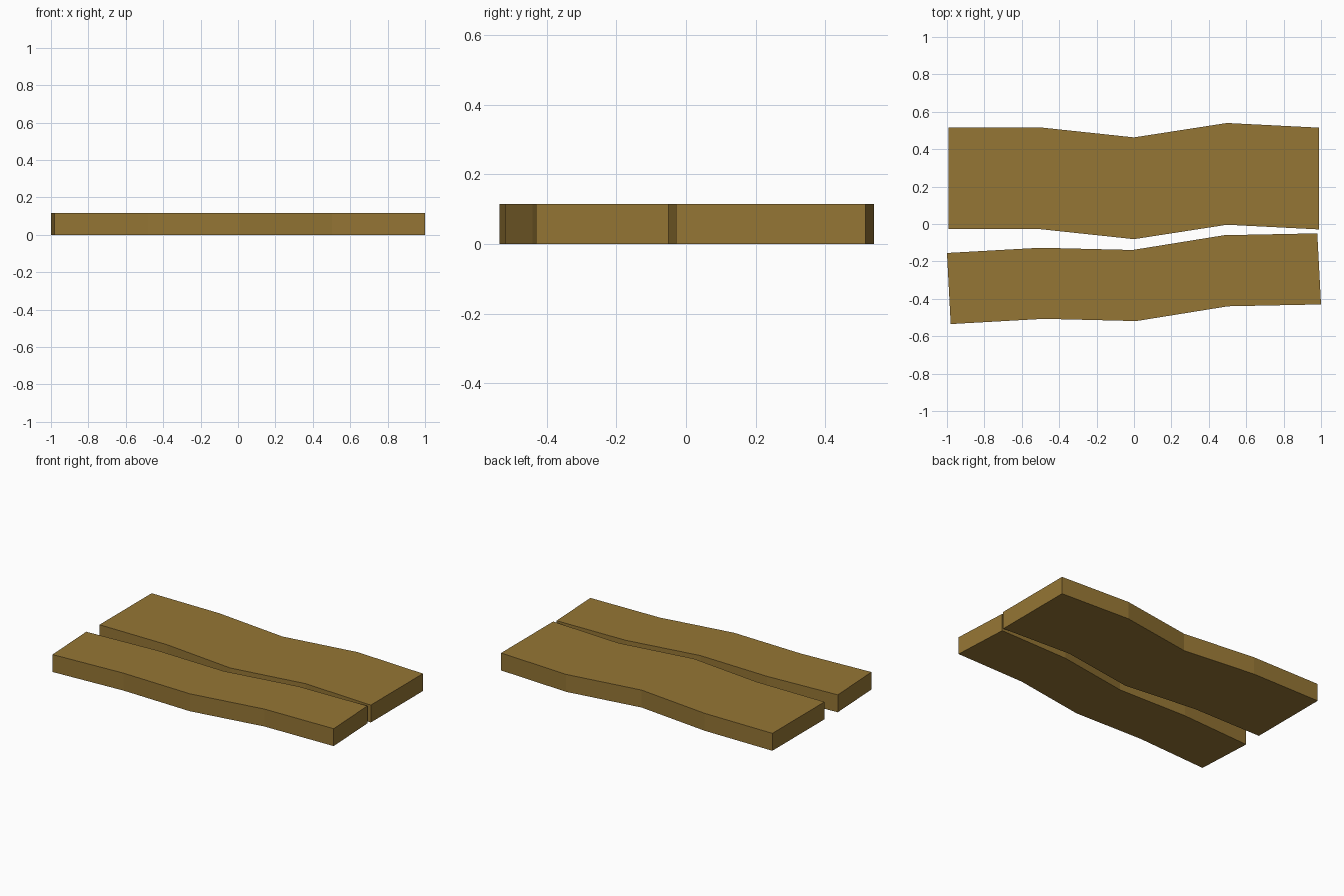
import bpy, bmesh

if "Cube" in bpy.data.objects:
    bpy.data.objects.remove(bpy.data.objects["Cube"])

THICKNESS = 0.115

wood = bpy.data.materials.new("brown wood")
wood.diffuse_color = (0.30, 0.18, 0.035, 1.0)
wood.use_nodes = True
wood.node_tree.nodes["Principled BSDF"].inputs["Base Color"].default_value = wood.diffuse_color


def plank(name, near_edge, offset):
    """Wavy board: an edge line swept sideways by offset, then raised to thickness."""
    dx, dy = offset
    far_edge = [(x + dx, y + dy) for x, y in near_edge]
    bm = bmesh.new()
    near = [bm.verts.new((x, y, 0)) for x, y in near_edge]
    far = [bm.verts.new((x, y, 0)) for x, y in far_edge]
    base = bm.faces.new(near + far[::-1])
    top = bmesh.ops.extrude_face_region(bm, geom=[base], use_keep_orig=True)
    verts = [g for g in top["geom"] if isinstance(g, bmesh.types.BMVert)]
    bmesh.ops.translate(bm, verts=verts, vec=(0, 0, THICKNESS))
    bmesh.ops.recalc_face_normals(bm, faces=bm.faces)
    mesh = bpy.data.meshes.new(name)
    bm.to_mesh(mesh)
    bm.free()
    mesh.materials.append(wood)
    obj = bpy.data.objects.new(name, mesh)
    bpy.context.collection.objects.link(obj)


# Wide board at the back
plank("wide_plank",
      [(-0.992, -0.028), (-0.497, -0.028), (0.0, -0.081), (0.497, -0.004), (0.99, -0.029)],
      (0.0, 0.544))

# Narrow board at the front, turned slightly
plank("narrow_plank",
      [(-0.98, -0.535), (-0.482, -0.507), (0.012, -0.519), (0.502, -0.440), (1.0, -0.430)],
      (-0.02, 0.380))
